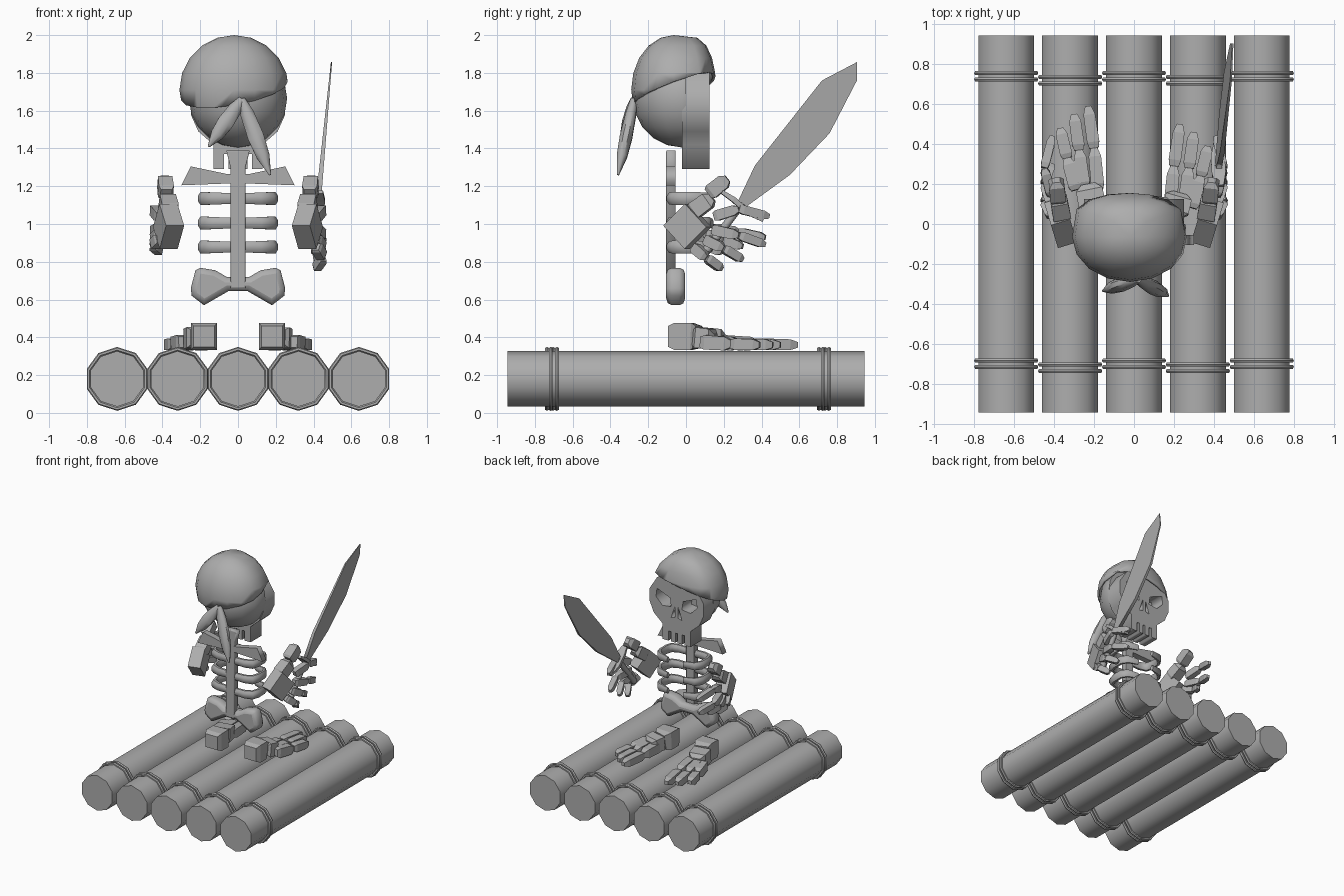
import bpy, bmesh, math
from mathutils import Vector, Matrix

old = bpy.data.objects.get("Cube")
if old:
    bpy.data.objects.remove(old, do_unlink=True)

GREY = (0.42, 0.42, 0.42, 1)
mat = bpy.data.materials.new("plain_grey")
mat.use_nodes = True
mat.diffuse_color = GREY
mat.node_tree.nodes["Principled BSDF"].inputs["Base Color"].default_value = GREY


def add(name, mesh, angle=None):
    """Link a mesh as an object; smooth it below the given edge angle."""
    ob = bpy.data.objects.new(name, mesh)
    bpy.context.collection.objects.link(ob)
    mesh.materials.clear()
    mesh.materials.append(mat)
    if angle:
        bpy.ops.object.select_all(action='DESELECT')
        ob.select_set(True)
        bpy.context.view_layer.objects.active = ob
        bpy.ops.object.shade_smooth_by_angle(angle=math.radians(angle))
    return ob


def finish(name, bm, angle=None):
    bmesh.ops.recalc_face_normals(bm, faces=bm.faces[:])
    mesh = bpy.data.meshes.new(name)
    bm.to_mesh(mesh)
    bm.free()
    return add(name, mesh, angle)


def tube(name, path, sizes, sides=4, up=(0, 0, 1), angle=None):
    """Sweep an elliptical or box section (half width, half height) along a path."""
    bm = bmesh.new()
    path = [Vector(p) for p in path]
    grow = math.sqrt(2) if sides == 4 else 1
    rings = []
    for i, p in enumerate(path):
        t = (path[min(i + 1, len(path) - 1)] - path[max(i - 1, 0)]).normalized()
        s = t.cross(Vector(up)).normalized()
        u = s.cross(t)
        w, h = sizes[i]
        turns = [(k + 0.5) * math.tau / sides for k in range(sides)]
        rings.append([bm.verts.new(p + s * w * grow * math.cos(a) + u * h * grow * math.sin(a))
                      for a in turns])
    for a, b in zip(rings, rings[1:]):
        for k in range(sides):
            n = (k + 1) % sides
            bm.faces.new((a[k], a[n], b[n], b[k]))
    bm.faces.new(rings[0])
    bm.faces.new(rings[-1])
    return finish(name, bm, angle)


def bone(name, a, b, w, h, up=(0, 0, 1)):
    """Short finger or toe bone with narrowed ends."""
    a, b = Vector(a), Vector(b)
    path = [a, a.lerp(b, 0.15), a.lerp(b, 0.8), b]
    return tube(name, path, [(w * .75, h * .75), (w, h), (w * .95, h * .95), (w * .5, h * .5)], up=up)


def plate(name, outlines, y0, y1, bevel=0.0, angle=None):
    """Extrude x-z outlines between two depths; further outlines are holes."""
    cu = bpy.data.curves.new(name, 'CURVE')
    cu.dimensions = '2D'
    cu.fill_mode = 'BOTH'
    cu.extrude = (y1 - y0) / 2 - bevel
    cu.bevel_depth = bevel
    cu.offset = -bevel
    cu.bevel_resolution = 1
    for pts in outlines:
        sp = cu.splines.new('POLY')
        sp.points.add(len(pts) - 1)
        for p, (x, z) in zip(sp.points, pts):
            p.co = (x, z, 0, 1)
        sp.use_cyclic_u = True
    tmp = bpy.data.objects.new(name + "_curve", cu)
    bpy.context.collection.objects.link(tmp)
    mesh = bpy.data.meshes.new_from_object(tmp.evaluated_get(bpy.context.evaluated_depsgraph_get()))
    bpy.data.objects.remove(tmp, do_unlink=True)
    mesh.transform(Matrix.Translation((0, (y0 + y1) / 2, 0)) @ Matrix.Rotation(math.pi / 2, 4, 'X'))
    return add(name, mesh, angle)


def both(half):
    """Close a right-hand outline with its mirror image."""
    return half + [(-x, z) for x, z in reversed(half)]


# raft logs and rope bindings
for i in range(5):
    x = (i - 2) * 0.32
    spin = math.pi / 10
    bm = bmesh.new()
    bmesh.ops.create_cone(bm, cap_ends=True, segments=10, radius1=0.147, radius2=0.147, depth=1.89,
                          matrix=Matrix.Translation((x, 0, 0.18)) @ Matrix.Rotation(math.pi / 2, 4, 'X')
                          @ Matrix.Rotation(spin, 4, 'Z'))
    bmesh.ops.rotate(bm, verts=bm.verts, cent=(x, 0, 0.18),
                     matrix=Matrix.Rotation(0 if any(abs(v.co.z - 0.327) < .001 for v in bm.verts)
                                            else spin, 3, 'Y'))
    finish("log", bm, 40)
    for end in (0.74, -0.70):
        for step in (-0.016, 0.016):
            y = end + step - (0.02 if i % 2 else 0)
            bm = bmesh.new()
            loops = []
            for k in range(10):
                a = k * math.tau / 10
                loops.append([bm.verts.new((x + r * math.sin(a), y + d, 0.18 + r * math.cos(a)))
                              for r, d in [(0.158 + 0.011 * math.cos(q * math.tau / 6),
                                            0.012 * math.sin(q * math.tau / 6)) for q in range(6)]])
            for k in range(10):
                a, b = loops[k], loops[(k + 1) % 10]
                for q in range(6):
                    n = (q + 1) % 6
                    bm.faces.new((a[q], a[n], b[n], b[q]))
            finish("rope_ring", bm, 40)

# skull: rounded back half and a cut face plate
bm = bmesh.new()
bmesh.ops.create_uvsphere(bm, u_segments=16, v_segments=10, radius=0.26,
                          matrix=Matrix.Translation((0, -0.02, 1.665)))
cut = bmesh.ops.bisect_plane(bm, geom=bm.verts[:] + bm.edges[:] + bm.faces[:],
                             plane_co=(0, 0, 0), plane_no=(0, 1, 0), clear_outer=True)
bmesh.ops.holes_fill(bm, edges=[e for e in bm.edges if e.is_boundary])
finish("skull_back", bm, 40)
face = both([(0.01, 1.37), (0.01, 1.29), (0.05, 1.29), (0.05, 1.37), (0.075, 1.37), (0.075, 1.29),
             (0.13, 1.29), (0.13, 1.42), (0.21, 1.49), (0.25, 1.58), (0.25, 1.68), (0.18, 1.79), (0.09, 1.85)])
eye = [(0.05, 1.58), (0.06, 1.65), (0.18, 1.70), (0.19, 1.63), (0.13, 1.57)]
nose = [(0.012, 1.60), (0.012, 1.50), (0.05, 1.49)]
flip = lambda pts: [(-x, z) for x, z in pts]
plate("skull_face", [face, eye, flip(eye), nose, flip(nose)], -0.02, 0.125)

# head scarf: squared-off dome trimmed by a tilted plane, with knot tails
bm = bmesh.new()
bmesh.ops.create_uvsphere(bm, u_segments=16, v_segments=10, radius=1)
for v in bm.verts:
    x, y, z = v.co
    y = math.sqrt(y) if y > 0 else y
    v.co = (-0.02 + 0.29 * x, -0.065 + 0.225 * y, 1.71 + 0.29 * z)
bmesh.ops.bisect_plane(bm, geom=bm.verts[:] + bm.edges[:] + bm.faces[:], plane_co=(0, 0, 1.73),
                       plane_no=(-0.18, -0.35, 1), clear_inner=True)
scarf = finish("head_scarf", bm, 50)
shell = scarf.modifiers.new("cloth", 'SOLIDIFY')
shell.thickness = 0.015
for tip in ((-0.155, -0.335, 1.41), (0.17, -0.36, 1.26)):
    a, b = Vector((0.02, -0.275, 1.66)), Vector(tip)
    tube("scarf_tail", [a.lerp(b, f) for f in (0, .2, .5, .75, 1)],
         [(.02, .02), (.04, .03), (.047, .036), (.038, .03), (.006, .006)], 8, (0, 1, 0), 50)

# spine, collar bone and pelvis
plate("spine", [both([(0.04, 0.66), (0.04, 1.3), (0.062, 1.39)])], -0.105, -0.055, 0.006)
plate("collar_bone", [both([(0.04, 1.215), (0.3, 1.205), (0.25, 1.305), (0.06, 1.265)])], -0.105, -0.055)
plate("pelvis", [both([(0.05, 0.645), (0.18, 0.57), (0.245, 0.62), (0.25, 0.66), (0.225, 0.755),
                       (0.2, 0.768), (0.12, 0.755), (0.06, 0.72)])], -0.105, -0.005, 0.03, 50)

# ribs
for z in (1.135, 1.005, 0.878):
    for s in (1, -1):
        path = [(0, -.08), (.12, -.08), (.175, -.06), (.19, -.01), (.19, .07), (.16, .115), (.07, .135)]
        tube("rib", [(s * x, y, z) for x, y in path],
             [(.022, .03), (.024, .034), (.026, .037), (.024, .037), (.022, .036), (.02, .034), (.012, .025)],
             8, angle=50)

# feet: heel, instep and three jointed toes
for s, reach in ((1, -0.09), (-1, 0.0)):
    tube("heel", [(s * .18, -.095, .405), (s * .18, -.06, .405), (s * .18, .03, .405), (s * .19, .06, .4)],
         [(.055, .055), (.07, .072), (.07, .072), (.055, .06)])
    bone("instep", (s * .2, .05, .40), (s * .23, .2 + reach / 2, .39), .07, .055)
    for base, mid, tip in (((.18, .17), (.20, .38), (.23, .59)), ((.25, .18), (.275, .37), (.30, .55)),
                           ((.29, .17), (.335, .33), (.37, .48))):
        pts = [Vector((s * x, y + reach, z)) for (x, y), z in zip((base, mid, tip), (.375, .365, .36))]
        bone("toe_base", pts[0], pts[1], .033, .038)
        bone("toe_tip", pts[1], pts[2], .031, .03)

# hands: palm block, thumb and four curled fingers
FINGERS = (((.15, 1.04), (.28, 1.08), (.44, 1.04)), ((.14, .97), (.28, .94), (.42, .89)),
           ((.10, .92), (.20, .87), (.30, .81)), ((.04, .88), (.11, .82), (.19, .76)))
for s, droop in ((1, 1.0), (-1, 0.6)):
    def at(x, y, z):
        return Vector((s * x, y, .985 + (z - .985) * (droop if z < .985 else 1)))
    tube("palm", [(s * .35, -.05, .93), (s * .385, .065, 1.045)], [(.05, .085), (.05, .085)])
    bone("thumb_base", at(.36, .03, 1.06), at(.38, .14, 1.14), .045, .045)
    bone("thumb_tip", at(.38, .12, 1.16), at(.39, .22, 1.24), .04, .04)
    for row in FINGERS:
        joints = [at(x, y, z) for x, (y, z) in zip((.415, .45, .41), row)]
        bone("finger_base", joints[0], joints[1], .025, .028)
        bone("finger_tip", joints[1], joints[2], .022, .024)

# sword: leaning tapered blade, guard and grip
blade = plate("sword_blade", [[(.275, 1.12), (.365, 1.31), (.72, 1.76), (.905, 1.857), (.905, 1.76),
                               (.76, 1.48), (.55, 1.26), (.31, 1.085)]], -0.015, 0.015)
for v in blade.data.vertices:
    along, side, z = v.co
    thin = 1 - 0.8 * (z - 1.08) / 0.78
    v.co = (0.425 + (z - 1.12) * 0.095 - side * thin, along, z)
tube("sword_guard", [(.43, .19, 1.17), (.425, .25, 1.13), (.42, .33, 1.06), (.42, .41, 1.02)],
     [(.02, .01), (.035, .014), (.035, .014), (.02, .01)])
tube("sword_grip", [(.425, .30, 1.11), (.415, .20, .98), (.41, .1, .85)],
     [(.02, .02), (.022, .022), (.026, .026)], 8, angle=50)
